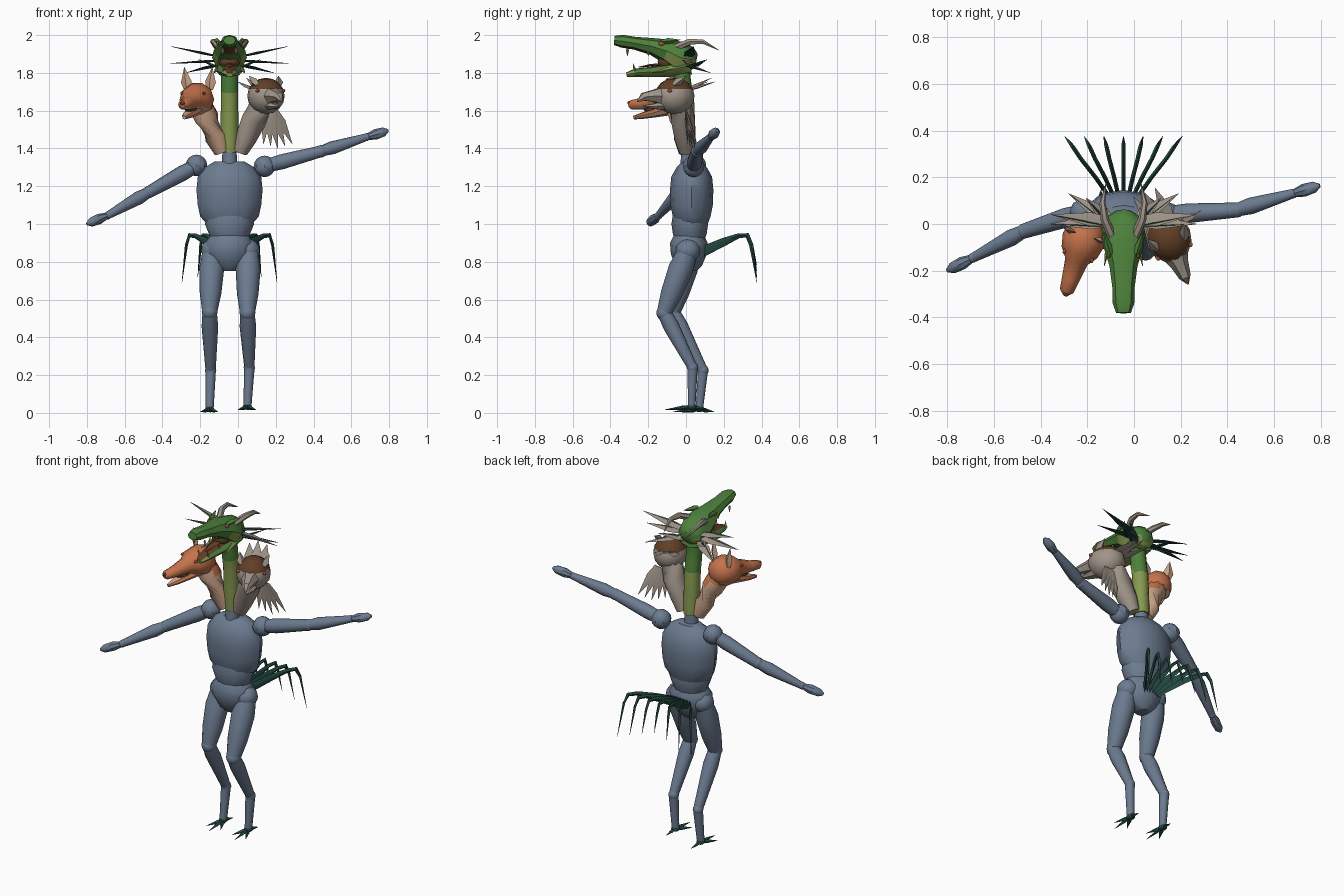
import bpy, bmesh, math
from mathutils import Vector, Matrix

cube = bpy.data.objects.get("Cube")
if cube:
    bpy.data.objects.remove(cube, do_unlink=True)


def material(name, rgb):
    m = bpy.data.materials.new(name)
    m.use_nodes = True
    m.diffuse_color = (*rgb, 1)
    m.node_tree.nodes["Principled BSDF"].inputs["Base Color"].default_value = (*rgb, 1)
    return m


slate = material("slate_blue", (.15, .20, .28))
orange = material("fox_orange", (.55, .17, .07))
peach = material("peach", (.58, .36, .24))
green = material("scale_green", (.075, .22, .045))
olive = material("olive", (.24, .32, .08))
dark = material("dark_green", (.016, .065, .05))
horn = material("warm_grey", (.35, .30, .25))
brown = material("brown", (.12, .05, .02))
red = material("eye_red", (.40, .09, .04))


def finish(name, bm, mats, rule, frame):
    """Turn a bmesh into a shaded object; rule picks the material per face."""
    bmesh.ops.recalc_face_normals(bm, faces=bm.faces)
    if frame:
        bm.transform(frame)
    bm.normal_update()
    if rule:
        for f in bm.faces:
            f.material_index = int(rule(f.calc_center_median(), f.normal))
    me = bpy.data.meshes.new(name)
    bm.to_mesh(me)
    bm.free()
    for m in mats:
        me.materials.append(m)
    ob = bpy.data.objects.new(name, me)
    bpy.context.collection.objects.link(ob)
    bpy.ops.object.select_all(action='DESELECT')
    ob.select_set(True)
    bpy.context.view_layer.objects.active = ob
    bpy.ops.object.shade_smooth_by_angle(angle=math.radians(40))


def loft(name, path, radii, mats, n=10, up=(0, 0, 1), rule=None, frame=None):
    """Skin elliptical rings along a path; a radius may be (width, height)."""
    bm = bmesh.new()
    pts = [Vector(p) for p in path]
    rings = []
    for i, (p, r) in enumerate(zip(pts, radii)):
        w, h = r if isinstance(r, tuple) else (r, r)
        t = (pts[min(i + 1, len(pts) - 1)] - pts[max(i - 1, 0)]).normalized()
        u = Vector(up)
        if abs(t.dot(u.normalized())) > .9:
            u = Vector((0, 1, 0))
        side = t.cross(u).normalized()
        v = side.cross(t)
        rings.append([bm.verts.new(p + side * w * math.cos(a) + v * h * math.sin(a))
                      for a in (math.tau * k / n for k in range(n))])
    for a, b in zip(rings, rings[1:]):
        for k in range(n):
            bm.faces.new((a[k], a[(k + 1) % n], b[(k + 1) % n], b[k]))
    bm.faces.new(rings[0])
    bm.faces.new(rings[-1])
    finish(name, bm, mats, rule, frame)


def ball(name, at, size, mats, rule=None, frame=None, n=12):
    bm = bmesh.new()
    s = size if isinstance(size, tuple) else (size,) * 3
    bmesh.ops.create_uvsphere(bm, u_segments=n, v_segments=8, radius=1,
                              matrix=Matrix.Translation(at) @ Matrix.Diagonal((*s, 1)))
    finish(name, bm, mats, rule, frame)


def spike(name, a, b, w, mats, thick=None, **kw):
    a, b = Vector(a), Vector(b)
    t = thick or w
    loft(name, [a, a.lerp(b, .35), b], [(w * .6, t * .6), (w, t), .001], mats, n=4, **kw)


CX = -.045  # body midline
SIDES = ((-1, "right"), (1, "left"))

# Torso
loft("chest", [(CX, .03, z) for z in (1.0, 1.04, 1.1, 1.18, 1.25, 1.30, 1.33)],
     [(.12, .085), (.155, .1), (.168, .112), (.175, .115), (.168, .108), (.13, .08), (.08, .05)], [slate], n=12)
loft("belly", [(CX, .02, z) for z in (.92, .95, 1.0, 1.05)],
     [(.10, .08), (.11, .09), (.13, .097), (.12, .09)], [slate], n=12)
loft("pelvis", [(CX, .015, z) for z in (.75, .78, .84, .90, .94)],
     [(.04, .04), (.085, .07), (.125, .095), (.13, .1), (.10, .08)], [slate], n=12)
loft("neck_base", [(CX, .01, 1.30), (CX, .01, 1.41)], [.042, .036], [slate])


# Arms
def arm(side, shoulder, elbow, wrist, tip):
    s, e, w, t = map(Vector, (shoulder, elbow, wrist, tip))
    ball(side + "_shoulder", s, .057, [slate], n=8)
    loft(side + "_upper_arm", [s, s.lerp(e, .3), e], [.036, .042, .032], [slate])
    ball(side + "_elbow", e, .033, [slate])
    loft(side + "_forearm", [e, e.lerp(w, .25), w], [.028, .036, .02], [slate])
    ball(side + "_wrist", w, .021, [slate])
    loft(side + "_hand", [w, w.lerp(t, .4), w.lerp(t, .8), t], [.016, .028, .024, .008], [slate], n=8)


arm("right", (-.22, .05, 1.31), (-.47, -.03, 1.17), (-.69, -.145, 1.045), (-.80, -.20, 1.0))
arm("left", (.14, .04, 1.305), (.44, .06, 1.385), (.68, .13, 1.46), (.795, .165, 1.495))


# Legs with clawed feet
def leg(side, hip, knee, ankle, foot):
    h, k, a, f = map(Vector, (hip, knee, ankle, foot))
    ball(side + "_hip", h, (.06, .065, .06), [slate])
    loft(side + "_thigh", [h, h.lerp(k, .3), h.lerp(k, .7), k], [.052, .066, .057, .04], [slate], n=12)
    ball(side + "_knee", k, .042, [slate])
    loft(side + "_shin", [k, k.lerp(a, .25), a], [.038, .044, .027], [slate])
    ball(side + "_ankle", a, .03, [slate])
    loft(side + "_lower_shin", [a, f], [.028, .021], [slate])
    ball(side + "_foot", f, (.024, .028, .016), [dark])
    for i, (dx, dy) in enumerate([(-.05, -.09), (0, -.14), (.045, -.09), (.01, .08)]):
        spike(f"{side}_claw_{i}", f, (f.x + dx, f.y + dy, f.z - .015), .012, [dark])


leg("right", (-.135, .025, .86), (-.15, -.07, .535), (-.145, .09, .225), (-.15, .07, .02))
leg("left", (.055, .01, .86), (.05, -.115, .53), (.06, .035, .24), (.05, .03, .032))

# Tail fan of seven arched quills, the outer ones hanging lowest
for i in range(-3, 4):
    drop = .03 * (3 - abs(i))
    loft(f"tail_quill_{i + 4}",
         [(CX + i * .012, .08, .85), (CX + i * .04, .20, .905), (CX + i * .061, .28, .938),
          (CX + i * .071, .325, .94), (CX + i * .076, .345, .89), (CX + i * .084, .375, .69 + drop)],
         [(.009, .028), (.009, .022), (.009, .013), (.009, .013), (.008, .011), .001], [dark], n=4)

# Middle head: scaled reptile
loft("reptile_neck", [(CX, y, z) for y, z in ((.01, 1.38), (.005, 1.5), (0, 1.64), (-.01, 1.70), (-.02, 1.78), (-.02, 1.87))],
     [.046, .047, .046, .046, .046, .055], [olive, green],
     rule=lambda c, n: c.z > 1.70 or (c.z > 1.64 and n.y > .3))
loft("reptile_skull", [(CX, y, z) for y, z in ((.055, 1.865), (.03, 1.87), (-.03, 1.88), (-.1, 1.915),
                                              (-.18, 1.94), (-.27, 1.957), (-.34, 1.968), (-.38, 1.972))],
     [.035, (.075, .065), (.092, .085), (.085, .065), (.06, .045), (.048, .034), (.046, .034), (.032, .024)],
     [green, brown, olive], n=8,
     rule=lambda c, n: 1 if n.z < -.85 and -.35 < c.y < -.06 else 2 * (n.z < -.3 and c.y > -.1))
loft("reptile_jaw", [(CX, y, z) for y, z in ((.02, 1.84), (-.08, 1.815), (-.18, 1.805), (-.27, 1.80), (-.315, 1.79))],
     [(.075, .05), (.075, .038), (.052, .028), (.04, .022), (.018, .012)], [green, olive, brown], n=8,
     rule=lambda c, n: 2 if n.z > .85 else n.z < -.3 or c.y < -.25)
ball("reptile_mouth", (CX, -.10, 1.86), (.055, .05, .045), [brown])
loft("reptile_tongue", [(CX, -.1, 1.845), (CX, -.19, 1.84), (CX, -.25, 1.83)], [(.025, .01), (.022, .008), .003], [brown], n=6)
for s, side in SIDES:
    x = lambda d: CX + s * d
    loft(side + "_horn", [(x(.05), -.05, 1.935), (x(.08), .02, 1.965), (x(.09), .09, 1.965), (x(.075), .175, 1.92)],
         [.02, .018, .013, .001], [horn], n=6)
    ball(side + "_reptile_eye", (x(.062), -.13, 1.955), (.008, .016, .011), [red], n=8)
    spike(side + "_brow_fin", (x(.055), -.13, 1.965), (x(.085), -.03, 1.975), .016, [green])
    spike(side + "_cheek_fin", (x(.055), -.04, 1.83), (x(.082), -.18, 1.80), .014, [olive])
    for y in (-.20, -.31):
        spike(f"{side}_upper_fang", (x(.036), y, 1.925 - .08 * (y + .24)), (x(.034), y, 1.89), .008, [horn])
        spike(f"{side}_lower_fang", (x(.032), y + .04, 1.81), (x(.032), y + .03, 1.85), .007, [horn])
    # Flat cheek frill, pale above and dark below, with a dark quill on each leading edge
    for i, (dx, y, z) in enumerate([(.31, .04, 1.94), (.312, 0, 1.85), (.235, .13, 1.80), (.16, .11, 1.87)]):
        root, tip = (x(.05), .01, 1.885 - .02 * i), (x(dx), y, z)
        spike(f"{side}_frill_{i}", root, tip, .03, [dark, horn], thick=.003,
              up=(0, .2, .98), rule=lambda c, n: n.z > 0)
        spike(f"{side}_frill_quill_{i}", (x(.05), -.012, root[2]), tip, .007, [dark])

# Right head: fox
fox = Matrix.Translation((-.215, -.065, 1.66)) @ Matrix.Rotation(-.32, 4, 'Z') @ Matrix.Rotation(.03, 4, 'X')
loft("fox_neck", [(-.085, .0, 1.38), (-.12, -.01, 1.46), (-.165, -.025, 1.56), (-.185, -.035, 1.60), (-.20, -.045, 1.64)],
     [.04, .056, .064, .064, .06], [peach, orange], rule=lambda c, n: c.z > 1.60)
loft("fox_skull", [(0, y, z) for y, z in ((.085, 0), (.06, 0), (0, .0), (-.06, 0), (-.1, -.006),
                                        (-.18, -.018), (-.235, -.022), (-.25, -.026))],
     [.03, (.07, .07), (.094, .09), (.08, .074), (.05, .048), (.038, .032), (.03, .026), .014],
     [orange, peach], n=10, frame=fox, rule=lambda c, n: n.z < -.45)
loft("fox_jaw", [(0, -.03, -.05), (0, -.10, -.068), (0, -.17, -.08), (0, -.225, -.09)],
     [(.055, .035), (.04, .024), (.03, .018), .01], [peach, orange], n=8, frame=fox,
     rule=lambda c, n: n.z > -.2 and abs(n.z) < .6)
ball("fox_mouth", (0, -.10, -.05), (.03, .07, .018), [brown], frame=fox)
ball("fox_nose", (0, -.248, -.012), (.014, .01, .01), [brown], frame=fox, n=8)
for s, side in SIDES:
    spike(side + "_fox_ear", (s * .062, .02, .05), (s * .078, .02, .17), .03, [peach], thick=.014,
          up=(0, 1, 0), frame=fox)
    ball(side + "_fox_eye", (s * .062, -.072, .035), (.008, .015, .009), [red], frame=fox, n=8)

# Left head: capped bird
bird = Matrix.Translation((.148, -.06, 1.678)) @ Matrix.Rotation(.40, 4, 'Z')
loft("bird_neck", [(.01, .005, 1.38), (.04, -.005, 1.45), (.085, -.015, 1.55), (.125, -.035, 1.64)],
     [.04, .056, .066, .064], [horn])
ball("bird_skull", (0, 0, 0), (.098, .108, .096), [horn, brown], frame=bird,
     rule=lambda c, n: c.z > 1.725 and n.z > .4)
loft("bird_beak", [(0, -.07, .0), (0, -.12, .0), (0, -.18, -.005), (0, -.215, -.03)],
     [(.06, .055), (.04, .036), (.026, .024), .003], [horn], n=6, frame=bird)
loft("bird_lower_beak", [(0, -.05, -.05), (0, -.12, -.055), (0, -.18, -.055)],
     [(.045, .028), (.028, .016), .003], [horn], n=6, frame=bird)
for s, side in SIDES:
    ball(side + "_bird_eye", (s * .074, -.06, .028), (.011, .014, .009), [red], frame=bird, n=8)
    spike(side + "_brow_tuft", (s * .06, -.03, .055), (s * .085, .03, .105), .024, [horn], frame=bird)
# Nape crest and hanging feathers
for i in range(-1, 2):
    spike(f"nape_feather_{i + 2}", (i * .035, .06, .03), (i * .05 - .02, .22, .095 - .02 * abs(i)), .03, [horn],
          thick=.008, frame=bird)
for i in range(5):
    spike(f"hanging_feather_{i + 1}", (.15 + .012 * i, .0, 1.60),
          (.135 + .038 * i, .01 + .012 * i, 1.40 + .012 * abs(i - 2)), .024, [horn], thick=.008, up=(0, 1, 0))
